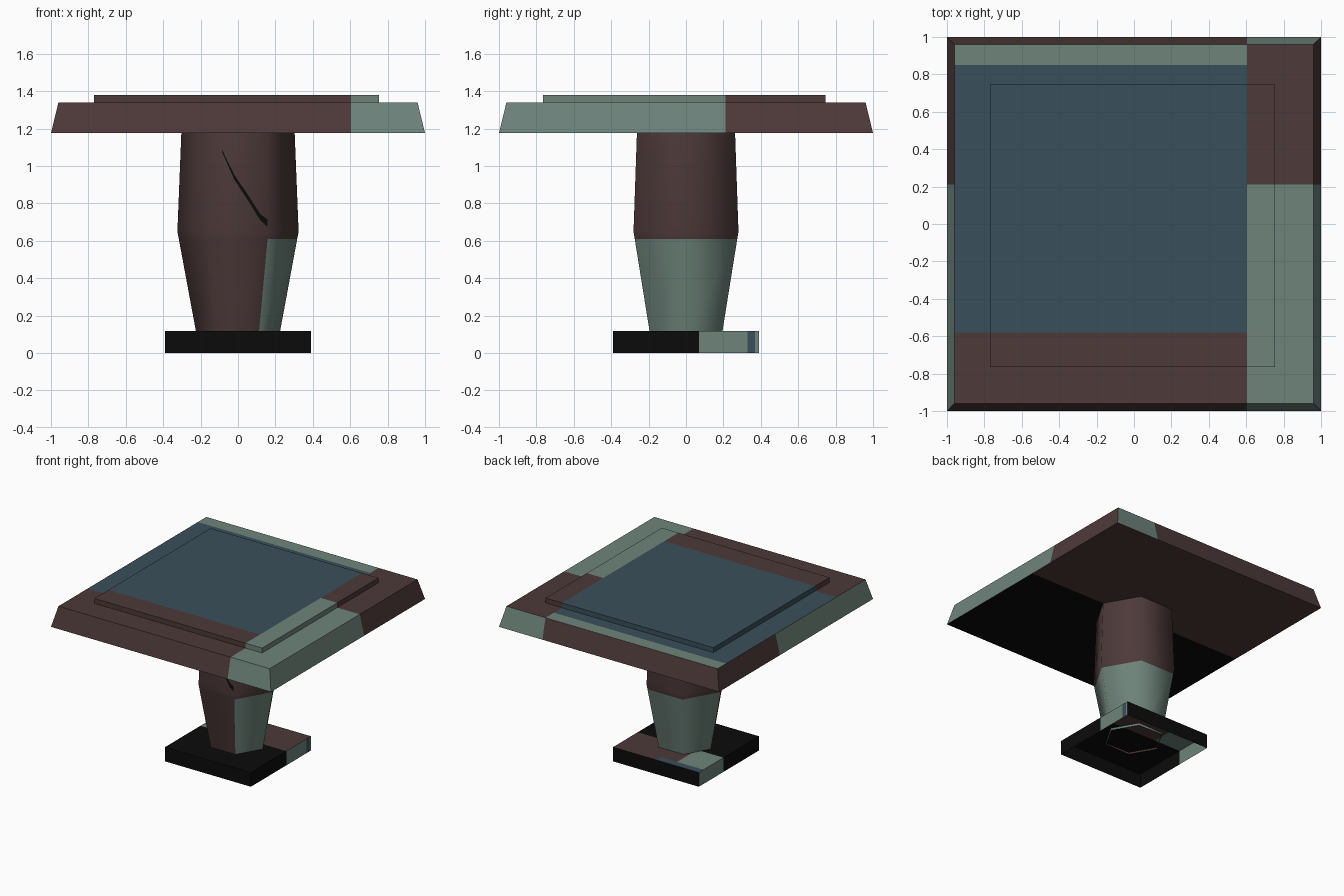
import bpy, bmesh, math
from mathutils import Vector

if "Cube" in bpy.data.objects:
    bpy.data.objects.remove(bpy.data.objects["Cube"])


def lin(c):
    c /= 255
    return c / 12.92 if c < 0.04045 else ((c + 0.055) / 1.055) ** 2.4


def mat(name, r, g, b):
    m = bpy.data.materials.new(name)
    m.diffuse_color = (lin(r), lin(g), lin(b), 1)
    m.use_nodes = True
    m.node_tree.nodes["Principled BSDF"].inputs["Base Color"].default_value = m.diffuse_color
    return m


MATS = [mat("dark_brown", 77, 58, 57), mat("sage_green", 110, 132, 123),
        mat("slate_blue", 57, 79, 91), mat("black", 11, 11, 11)]
BROWN, GREEN, BLUE, BLACK = range(4)


def loft(name, rings, caps, cuts, rule, smooth=False):
    """Stack rings of points, cut along colour borders, colour faces by rule(centre, normal)."""
    bm = bmesh.new()
    loops = [[bm.verts.new(p) for p in r] for r in rings]
    n = len(rings[0])
    for a, b in zip(loops, loops[1:]):
        for i in range(n):
            j = (i + 1) % n
            bm.faces.new((a[i], a[j], b[j], b[i]))
    if "bottom" in caps:
        bm.faces.new(loops[0][::-1])
    if "top" in caps:
        bm.faces.new(loops[-1])
    for axis, at in cuts:
        co, no = Vector((0, 0, 0)), Vector((0, 0, 0))
        co["xyz".index(axis)] = at
        no["xyz".index(axis)] = 1
        bmesh.ops.bisect_plane(bm, geom=bm.verts[:] + bm.edges[:] + bm.faces[:],
                               plane_co=co, plane_no=no, dist=1e-5)
    bm.normal_update()
    for f in bm.faces:
        f.material_index = rule(f.calc_center_median(), f.normal)
        f.smooth = smooth
    me = bpy.data.meshes.new(name)
    bm.to_mesh(me)
    bm.free()
    for m in MATS:
        me.materials.append(m)
    ob = bpy.data.objects.new(name, me)
    bpy.context.collection.objects.link(ob)
    return ob


def rect(x0, x1, y0, y1, z):
    return [(x0, y0, z), (x1, y0, z), (x1, y1, z), (x0, y1, z)]


def hexa(r, z):
    return [(r * math.cos(math.radians(60 * i)), r * math.sin(math.radians(60 * i)), z)
            for i in range(6)]


# Table top: pinwheel frame round a blue middle
def top_rule(c, n):
    if n.z < -0.5:
        return BROWN if c.y > 0 else BLACK
    if c.x > 0.605:
        return BROWN if c.y > 0.21 else GREEN
    if c.y < -0.58:
        return BROWN
    return GREEN if c.y > 0.85 else BLUE


def slab_rule(c, n):
    if abs(n.z) < 0.5:  # sloped rim
        if abs(n.x) > abs(n.y):
            return BROWN if c.y > 0.21 else GREEN
        if n.y > 0:
            return GREEN if c.x > 0.605 else BROWN
    return top_rule(c, n)


CUTS = [("x", 0.605), ("y", 0.21), ("y", -0.58), ("y", 0.85), ("y", 0)]
loft("table_top", [rect(-1, 1, -1, 1, 1.175), rect(-.96, .96, -.96, .96, 1.34)],
     ("bottom", "top"), CUTS, slab_rule)
loft("raised_panel", [rect(-.77, .755, -.765, .745, 1.34), rect(-.77, .755, -.765, .745, 1.38)],
     ("top",), CUTS, top_rule)


# Six-sided column, green low down except on the front and front-left sides
def column_rule(c, n):
    front = n.y < -0.3 and n.x < 0.3
    return GREEN if c.z < 0.61 and not front else BROWN


loft("column", [hexa(.222, .10), hexa(.324, .65), hexa(.303, 1.175)],
     (), [("z", 0.61)], column_rule, True)


# Base: shallow box, open underneath
def base_rule(c, n):
    if n.y < -0.5 or n.y > 0.5 or c.y < 0.07:
        return BLACK
    if n.z > 0.5:
        if c.y > 0.33 and c.x < 0:
            return BLUE
        return GREEN if c.x < -0.15 else BROWN
    return BLUE if n.x > 0 and 0.33 < c.y < 0.37 else GREEN


loft("base", [rect(-.39, .39, -.39, .39, 0), rect(-.39, .39, -.39, .39, .117)], ("top",),
     [("y", .07), ("y", .33), ("y", .37), ("x", 0), ("x", -.15)], base_rule)

# Dark slash on the front of the column, a thin strip following the face
path = [(-.085, 1.08, .006), (-.02, .94, .013), (.06, .82, .015), (.12, .725, .017), (.157, .695, .02)]


def on_face(x, z):
    r = .324 + (.303 - .324) * (z - .65) / .525
    return (x, -r * math.sin(math.radians(60)) - .002, z)


lower = [on_face(x, z - w) for x, z, w in path]
upper = [on_face(x, z + w) for x, z, w in path]
me = bpy.data.meshes.new("column_slash")
k = len(path)
me.from_pydata(lower + upper, [], [(i, i + 1, k + i + 1, k + i) for i in range(k - 1)])
me.materials.append(MATS[BLACK])
bpy.context.collection.objects.link(bpy.data.objects.new("column_slash", me))
